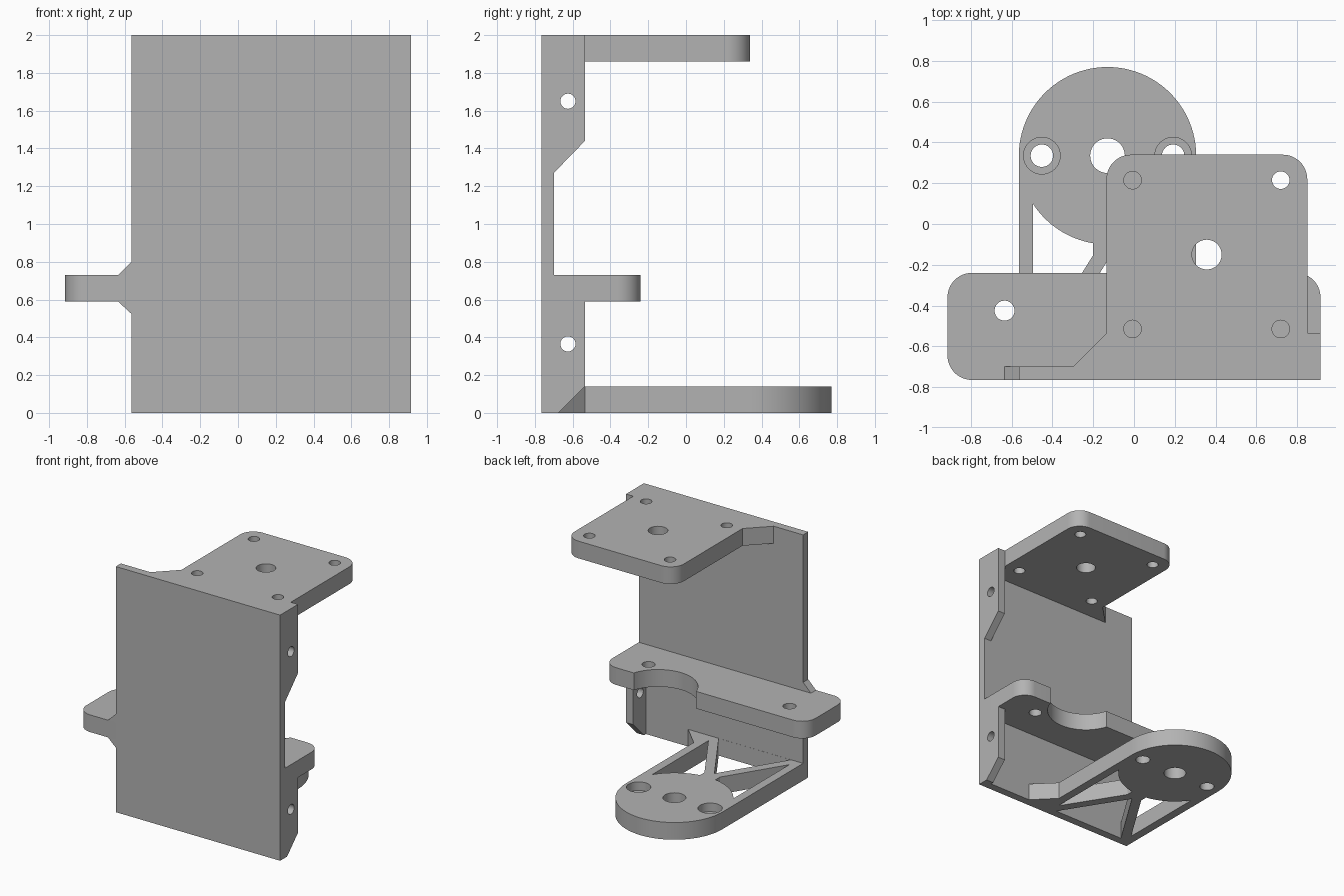
import bpy
import bmesh
from math import cos, sin, radians, atan2, degrees

if "Cube" in bpy.data.objects:
    bpy.data.objects.remove(bpy.data.objects["Cube"], do_unlink=True)

grey = bpy.data.materials.new("plain grey")
grey.use_nodes = True
COLOUR = (0.45, 0.45, 0.45, 1)
grey.diffuse_color = COLOUR
grey.node_tree.nodes["Principled BSDF"].inputs["Base Color"].default_value = COLOUR

# Main levels of the bracket
LEFT, RIGHT = -0.565, 0.915
FRONT, INNER, LIP = -0.765, -0.70, -0.535
THICK = 0.14
MID_LOW, MID_TOP, TOP = 0.59, 0.73, 2.0
ROUND = 0.12


def arc(cx, cy, r, start, end, steps=12):
    angles = [radians(start + (end - start) * i / steps) for i in range(steps + 1)]
    return [(cx + r * cos(a), cy + r * sin(a)) for a in angles]


def prism(name, outline, low, high, axis="z"):
    """Extrude a closed outline along an axis."""
    place = {"x": lambda a, b, t: (t, a, b),
             "y": lambda a, b, t: (a, t, b),
             "z": lambda a, b, t: (a, b, t)}[axis]
    bm = bmesh.new()
    base = bm.faces.new([bm.verts.new(place(a, b, low)) for a, b in outline])
    grown = bmesh.ops.extrude_face_region(bm, geom=[base])
    verts = [v for v in grown["geom"] if isinstance(v, bmesh.types.BMVert)]
    bmesh.ops.translate(bm, verts=verts, vec=place(0, 0, high - low))
    bmesh.ops.recalc_face_normals(bm, faces=bm.faces)
    mesh = bpy.data.meshes.new(name)
    bm.to_mesh(mesh)
    bm.free()
    mesh.materials.append(grey)
    obj = bpy.data.objects.new(name, mesh)
    bpy.context.collection.objects.link(obj)
    return obj


def select(obj):
    bpy.ops.object.select_all(action="DESELECT")
    obj.select_set(True)
    bpy.context.view_layer.objects.active = obj


def cut(obj, outline, low, high, axis="z"):
    """Subtract an extruded outline."""
    cutter = prism("cutter", outline, low, high, axis)
    cutter.hide_render = True
    mod = obj.modifiers.new("cut", "BOOLEAN")
    mod.operation, mod.solver, mod.object = "DIFFERENCE", "EXACT", cutter
    select(obj)
    bpy.ops.object.modifier_apply(modifier=mod.name)
    bpy.data.objects.remove(cutter, do_unlink=True)


def hole(obj, x, y, r, low, high, axis="z"):
    cut(obj, arc(x, y, r, 0, 360, 40)[:-1], low, high, axis)


# Tall back plate
back_plate = prism("back_plate", [(LEFT, 0), (RIGHT, 0), (RIGHT, TOP), (LEFT, TOP)],
                   FRONT, INNER, "y")

# Side flanges with screw holes
lower_flange = prism("lower_flange", [(INNER, 0), (-0.675, 0), (LIP, THICK),
                                      (LIP, MID_LOW), (INNER, MID_LOW)], 0.85, RIGHT, "x")
upper_flange = prism("upper_flange", [(INNER, 1.27), (LIP, 1.44), (LIP, TOP),
                                      (INNER, TOP)], 0.85, RIGHT, "x")
for flange, z in ((lower_flange, 0.365), (upper_flange, 1.65)):
    hole(flange, -0.625, z, 0.04, 0.8, 1, "x")

# Top mounting plate
top_plate = prism("top_plate",
                  [(-0.3, INNER), (0.85, INNER)]
                  + arc(0.85 - ROUND, 0.34 - ROUND, ROUND, 0, 90)
                  + arc(-0.135 + ROUND, 0.34 - ROUND, ROUND, 90, 180)
                  + [(-0.135, LIP)], TOP - THICK, TOP)
for x in (-0.007, 0.72):
    for y in (-0.515, 0.215):
        hole(top_plate, x, y, 0.043, 1.8, 2.1)
hole(top_plate, 0.357, -0.15, 0.073, 1.8, 2.1)

# Middle shelf with a round clearance notch
BACK = -0.24
middle_shelf = prism("middle_shelf",
                     [(LEFT, FRONT), (LEFT, INNER), (RIGHT, INNER)]
                     + arc(RIGHT - ROUND, BACK - ROUND, ROUND, 0, 90)
                     + arc(-RIGHT + ROUND, BACK - ROUND, ROUND, 90, 180)
                     + arc(-RIGHT + ROUND, FRONT + ROUND, ROUND, 180, 270),
                     MID_LOW, MID_TOP)
cut(middle_shelf, arc(0.357, -0.15, 0.295, 0, 360, 64)[:-1], 0.5, 0.8)
for x in (-0.635, 0.635):
    hole(middle_shelf, x, -0.425, 0.049, 0.5, 0.8)

# Small gussets between the shelf and the back plate
gussets = [prism(name, [(LEFT, z), (LEFT - 0.07, z), (LEFT, z + rise)], FRONT, INNER, "y")
           for name, z, rise in (("upper_gusset", MID_TOP, 0.07),
                                 ("lower_gusset", MID_LOW, -0.065))]

# Bottom arm ending in a round pad
CX, CY, R = -0.13, 0.335, 0.435
bottom_arm = prism("bottom_arm",
                   [(LEFT, INNER), (0.47, INNER), (CX + R, LIP)]
                   + arc(CX, CY, R, 0, 180, 48), 0, THICK)

# Openings that leave two edge rails and a pair of diagonal struts
RAIL, POST, SLOPE = 0.365, 0.07, 1.6
first = degrees(atan2(-(R * R - RAIL * RAIL) ** 0.5, -RAIL))
last = degrees(atan2(-(R * R - POST * POST) ** 0.5, -POST))
side = arc(CX, CY, R, first, last, 16)
post_end = -0.152
side += [(CX - POST, post_end), (CX - RAIL, post_end - SLOPE * (RAIL - POST))]
for mirror in (1, -1):
    cut(bottom_arm, [(CX + mirror * (x - CX), y) for x, y in side], -0.1, 0.3)
apex = -0.18
half = (apex - INNER) / SLOPE
cut(bottom_arm, [(CX, apex), (CX - half, INNER + 0.001), (CX + half, INNER + 0.001)], -0.1, 0.3)

# Pad holes, the outer two counterbored from above
hole(bottom_arm, CX, CY, 0.085, -0.1, 0.3)
for x in (CX - 0.322, CX + 0.322):
    hole(bottom_arm, x, CY, 0.09, THICK / 2, 0.3)
    hole(bottom_arm, x, CY, 0.055, -0.1, 0.3)

for part in [back_plate, lower_flange, upper_flange, top_plate, middle_shelf, bottom_arm] + gussets:
    select(part)
    bpy.ops.object.shade_smooth_by_angle(angle=radians(30))
